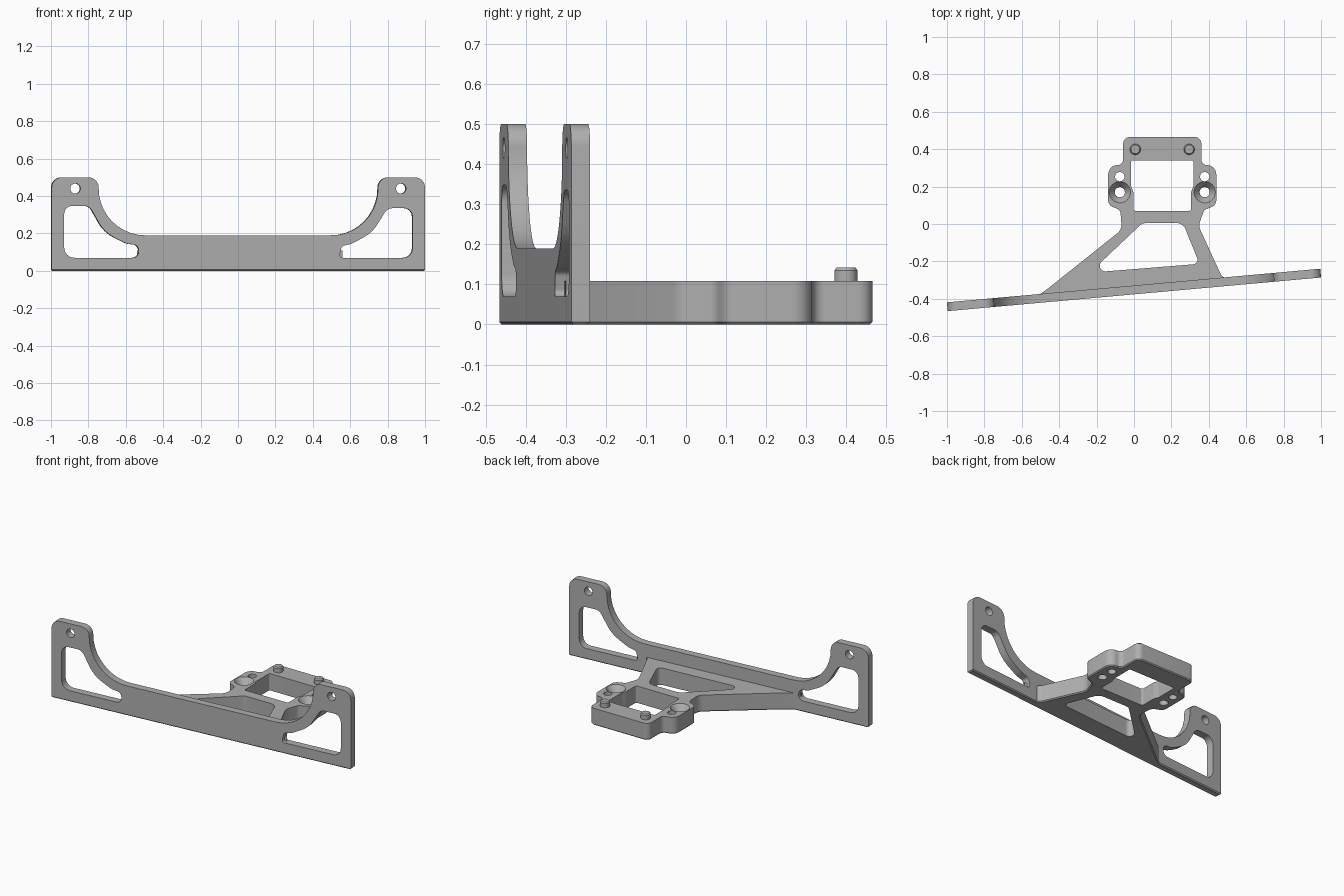
import bpy, bmesh, math
from mathutils import Vector, Matrix

cube = bpy.data.objects.get("Cube")
if cube:
    bpy.data.objects.remove(cube)

grey = bpy.data.materials.new("matte_grey")
grey.use_nodes = True
GREY = (0.43, 0.43, 0.43, 1)
grey.diffuse_color = GREY
grey.node_tree.nodes["Principled BSDF"].inputs["Base Color"].default_value = GREY

CHAMFER = 0.006


def rounded(corners):
    """Outline from (x, y, radius) corners, each filleted with an arc."""
    out = []
    for i, (x, y, r) in enumerate(corners):
        p = Vector((x, y))
        a = (Vector(corners[i - 1][:2]) - p).normalized()
        b = (Vector(corners[(i + 1) % len(corners)][:2]) - p).normalized()
        if r == 0:
            out.append(p)
            continue
        half = a.angle(b) / 2
        centre = p + (a + b).normalized() * r / math.sin(half)
        start = p + a * r / math.tan(half) - centre
        end = p + b * r / math.tan(half) - centre
        turn = math.atan2(start.x * end.y - start.y * end.x, start.dot(end))
        steps = max(2, math.ceil(abs(turn) / math.radians(9)))
        for k in range(steps + 1):
            out.append(centre + Matrix.Rotation(turn * k / steps, 2) @ start)
    return out


def circle(x, y, r, n=32):
    return [Vector((x + r * math.cos(math.tau * k / n), y + r * math.sin(math.tau * k / n)))
            for k in range(n)]


def inset(pts, d):
    """Move an outline inward by d."""
    n = len(pts)
    area = sum(pts[i - 1].x * pts[i].y - pts[i].x * pts[i - 1].y for i in range(n))
    side = math.copysign(d, area)
    out = []
    for i, p in enumerate(pts):
        t = (p - pts[i - 1]).normalized() + (pts[(i + 1) % n] - p).normalized()
        t.normalize()
        out.append(p + Vector((-t.y, t.x)) * side)
    return out


def loft(name, layers):
    """Solid through a stack of (outline, z) layers."""
    bm = bmesh.new()
    rings = [[bm.verts.new((p.x, p.y, z)) for p in pts] for pts, z in layers]
    bm.faces.new(rings[0])
    bm.faces.new(rings[-1])
    n = len(rings[0])
    for low, high in zip(rings, rings[1:]):
        for i in range(n):
            bm.faces.new((low[i - 1], low[i], high[i], high[i - 1]))
    bmesh.ops.recalc_face_normals(bm, faces=bm.faces)
    mesh = bpy.data.meshes.new(name)
    bm.to_mesh(mesh)
    bm.free()
    mesh.materials.append(grey)
    obj = bpy.data.objects.new(name, mesh)
    bpy.context.collection.objects.link(obj)
    return obj


def activate(obj):
    bpy.ops.object.select_all(action='DESELECT')
    obj.select_set(True)
    bpy.context.view_layer.objects.active = obj


def cut(obj, layers):
    cutter = loft("cutter", layers)
    cutter.hide_render = True
    activate(obj)
    mod = obj.modifiers.new("cut", 'BOOLEAN')
    mod.operation, mod.solver, mod.object = 'DIFFERENCE', 'EXACT', cutter
    bpy.ops.object.modifier_apply(modifier=mod.name)
    bpy.data.objects.remove(cutter)


def smooth(obj):
    activate(obj)
    bpy.ops.object.shade_smooth_by_angle(angle=math.radians(30))


def mirrored(corners, axis=0.0):
    return [(2 * axis - x, y, r) for x, y, r in reversed(corners)]


# Upright plate with two raised ears, drawn flat and then stood up
T = 0.0235
LENGTH = 1.002
ear = [(LENGTH, 0, 0), (LENGTH, 0.5, 0.055), (0.75, 0.5, 0.055), (0.75, 0.19, 0.25)]
plate_outline = rounded(ear + mirrored(ear))
plate = loft("slanted_plate", [(plate_outline, -T), (plate_outline, T)])

left_window = [(0.935, 0.07, 0.05), (0.935, 0.335, 0.045), (0.80, 0.335, 0.05),
               (0.72, 0.205, 0.2), (0.61, 0.145, 0.1), (0.555, 0.132, 0.02), (0.54, 0.07, 0.015)]
right_window = [(0.935, 0.07, 0.055), (0.935, 0.348, 0.045), (0.80, 0.348, 0.05),
                (0.72, 0.205, 0.2), (0.60, 0.145, 0.1), (0.535, 0.138, 0.033), (0.535, 0.07, 0.033)]
for outline in (rounded(left_window), rounded(mirrored(right_window)),
                circle(0.873, 0.44, 0.027), circle(-0.875, 0.44, 0.027)):
    cut(plate, [(outline, -0.1), (outline, 0.1)])

plate.data.transform(Matrix.Rotation(math.pi / 2, 4, 'X'))

# Chamfer along the plate's bottom edge
bm = bmesh.new()
bm.from_mesh(plate.data)
bmesh.ops.bisect_plane(bm, geom=bm.verts[:] + bm.edges[:] + bm.faces[:],
                       plane_co=(0, 0, CHAMFER), plane_no=(0, 0, 1))
for v in bm.verts:
    if v.co.z < CHAMFER / 2:
        v.co.y *= 1 - CHAMFER / T
        v.co.x *= 1 - CHAMFER
bm.to_mesh(plate.data)
bm.free()
plate.data.transform(Matrix.Translation((0, -0.3525, 0)) @ Matrix.Rotation(math.atan(0.09), 4, 'Z'))
smooth(plate)

# Flat mounting frame behind the plate
MID = 0.151
TOP = 0.108
head = [(0.375, 0.075, 0.03), (0.44, 0.10, 0.04), (0.44, 0.315, 0.05),
        (0.36, 0.315, 0.03), (0.36, 0.465, 0.035)]
frame_outline = rounded([(0.56, -0.302, 0), (0.472, -0.287, 0.05), (0.345, -0.01, 0.06)]
                        + head + mirrored(head, MID)
                        + [(-0.065, -0.03, 0.06), (-0.46, -0.345, 0.08), (-0.54, -0.401, 0)])
frame = loft("mounting_frame", [(inset(frame_outline, CHAMFER), 0),
                                (frame_outline, CHAMFER), (frame_outline, TOP)])

square_side = [(0.305, 0.07, 0.012), (0.305, 0.17, 0.02), (0.317, 0.2, 0.02), (0.317, 0.34, 0.008)]
square_opening = rounded(square_side + mirrored(square_side, MID))
brace_opening = rounded([(0.045, 0.005, 0.05), (0.262, 0.005, 0.05),
                         (0.35, -0.213, 0.025), (-0.235, -0.26, 0.03)])
for outline in (square_opening, brace_opening):
    cut(frame, [(outline, -0.1), (outline, 0.3)])

# Screw holes, the front pair countersunk
for side in (-1, 1):
    x = MID + side * 0.227
    small = circle(x, 0.253, 0.025)
    cut(frame, [(small, -0.1), (small, 0.3)])
    bore = circle(x, 0.17, 0.027)
    rim = circle(x, 0.17, 0.057)
    cut(frame, [(bore, -0.1), (bore, TOP - 0.04), (rim, TOP), (rim, 0.3)])
smooth(frame)

# Locating pegs with chamfered tips
for side, label in ((-1, "right"), (1, "left")):
    x = MID + side * 0.144
    peg = loft(label + "_peg", [(circle(x, 0.399, 0.029), TOP - 0.02),
                                (circle(x, 0.399, 0.029), 0.135),
                                (circle(x, 0.399, 0.023), 0.142)])
    smooth(peg)
